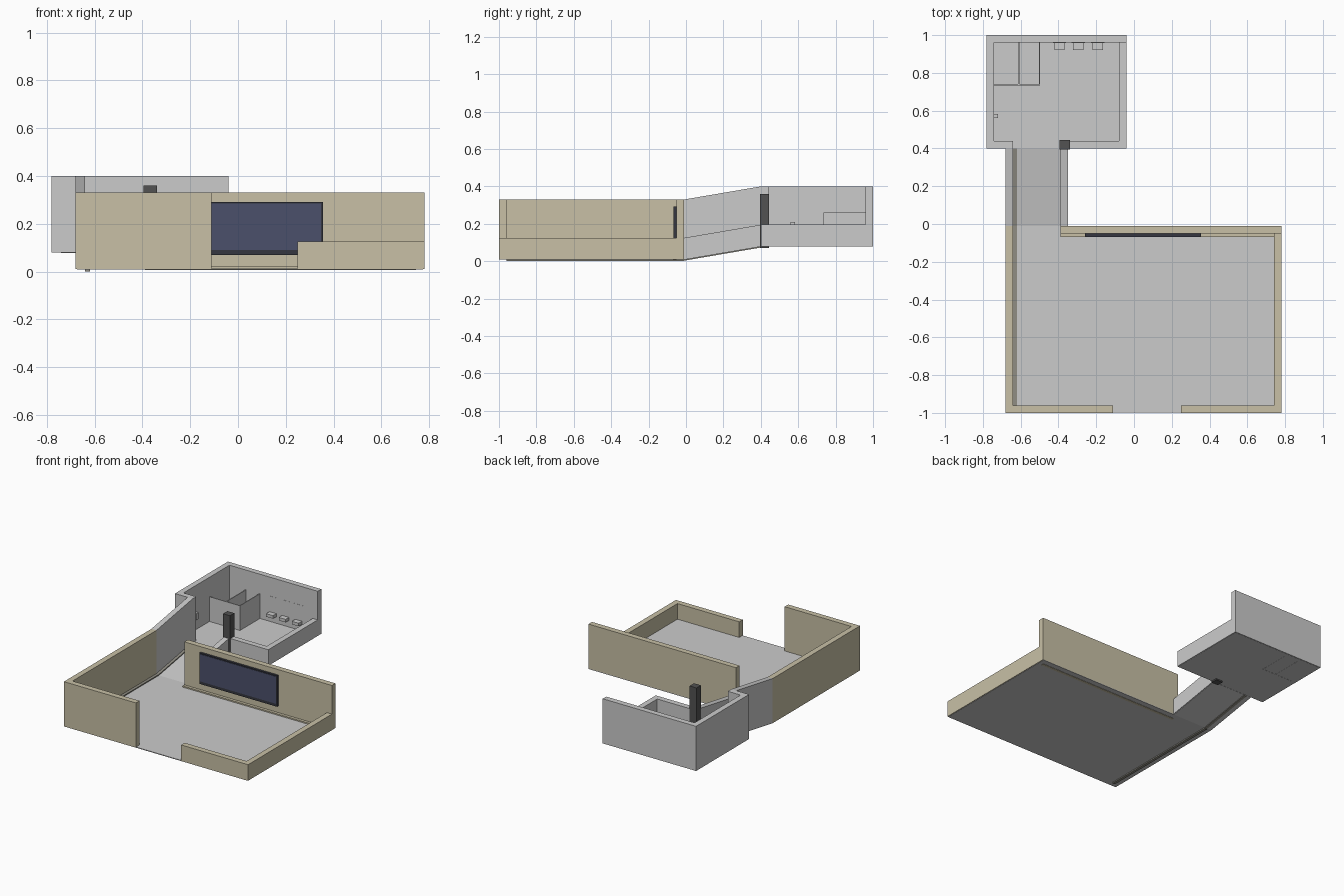
import bpy, bmesh

if "Cube" in bpy.data.objects:
    bpy.data.objects.remove(bpy.data.objects["Cube"])


def material(name, rgb):
    m = bpy.data.materials.new(name)
    m.diffuse_color = (*rgb, 1)
    m.use_nodes = True
    m.node_tree.nodes["Principled BSDF"].inputs["Base Color"].default_value = m.diffuse_color
    return m


olive = material("olive_paint", (0.58, 0.53, 0.38))
dark = material("charcoal", (0.085, 0.085, 0.085))
trim = material("dark_trim", (0.28, 0.27, 0.23))
black = material("screen_black", (0.035, 0.037, 0.05))
navy = material("screen_navy", (0.07, 0.08, 0.145))


def box(name, x, y, z, mat=None, rise=0.0):
    """Box from (min, max) ranges; rise lifts the far-y end to make a ramp."""
    bm = bmesh.new()
    bmesh.ops.create_cube(bm, size=1)
    for v in bm.verts:
        far = v.co.y > 0
        v.co = [r[int(c > 0)] for r, c in zip((x, y, z), v.co)]
        if far:
            v.co.z += rise
    me = bpy.data.meshes.new(name)
    bm.to_mesh(me)
    bm.free()
    ob = bpy.data.objects.new(name, me)
    bpy.context.collection.objects.link(ob)
    if mat:
        me.materials.append(mat)
    return ob


# Main room: floor z, full wall top, low wall top
F, H, L = 0.01, 0.33, 0.125
box("room_floor", (-0.675, 0.775), (-0.998, -0.01), (0.008, 0.013))
box("room_left_wall", (-0.68, -0.64), (-1, -0.01), (F, H), olive)
box("room_front_wall_left", (-0.64, -0.11), (-1, -0.96), (F, H), olive)
box("room_front_wall_right", (0.25, 0.78), (-1, -0.96), (F, L), olive)
box("room_right_wall", (0.74, 0.78), (-0.96, -0.05), (F, L), olive)
box("room_back_wall", (-0.39, 0.78), (-0.05, -0.01), (F, H), olive)
box("back_skirting", (-0.39, 0.745), (-0.07, -0.05), (0.006, 0.022), olive)
box("left_skirting", (-0.64, -0.62), (-0.96, -0.01), (0.0, 0.02), trim)

# Wall screen
box("screen_frame", (-0.26, 0.355), (-0.066, -0.05), (0.07, 0.292), black)
box("screen_panel", (-0.252, 0.347), (-0.068, -0.06), (0.09, 0.285), navy)

# Sloping hallway
HY, R = (-0.01, 0.4), 0.07
box("hall_floor", (-0.675, -0.355), HY, (0.008, 0.013), rise=R)
box("hall_left_wall", (-0.68, -0.64), HY, (F, H), rise=R)
box("hall_right_wall", (-0.39, -0.35), HY, (F, L), rise=R)
box("hall_skirting", (-0.64, -0.62), HY, (0.003, 0.02), trim, rise=R)

# Washroom shell
F, H, L = 0.08, 0.40, 0.195
box("washroom_floor", (-0.775, -0.045), (0.4, 0.995), (0.079, 0.083))
box("washroom_left_wall", (-0.78, -0.74), (0.4, 1), (F, H))
box("washroom_back_wall", (-0.74, -0.04), (0.96, 1), (F, H))
box("washroom_front_wall_left", (-0.74, -0.64), (0.4, 0.44), (F, H))
box("washroom_right_wall", (-0.08, -0.04), (0.4, 0.96), (F, L))
box("washroom_front_wall_right", (-0.38, -0.08), (0.4, 0.44), (F, L))
box("pillar", (-0.395, -0.34), (0.395, 0.445), (0.07, 0.36), dark)

# Stall partitions
box("stall_front", (-0.74, -0.498), (0.734, 0.740), (0.078, 0.26))
for i, x in enumerate((-0.61, -0.501)):
    box(f"stall_divider_{i + 1}", (x - 0.003, x + 0.003), (0.74, 0.96), (0.078, 0.26))

# Sinks with mirrors above, and a dispenser
for i, x in enumerate((-0.395, -0.295, -0.192)):
    box(f"sink_{i + 1}", (x - 0.027, x + 0.027), (0.922, 0.961), (0.13, 0.152))
    box(f"mirror_{i + 1}", (x - 0.035, x + 0.035), (0.959, 0.965), (0.20, 0.265))
box("dispenser", (-0.741, -0.72), (0.56, 0.583), (0.165, 0.21))
